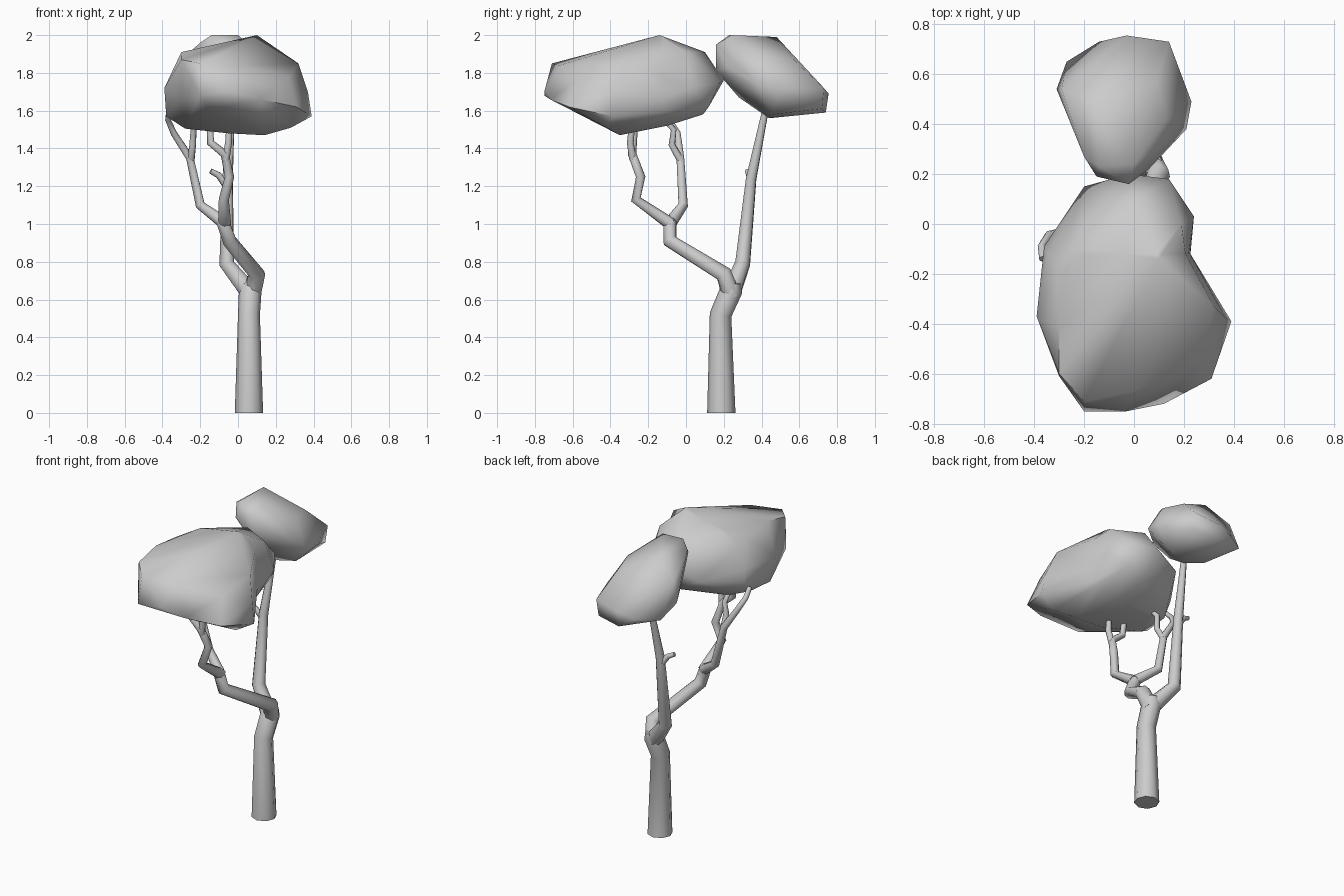
import bpy, bmesh
from math import radians


def smooth(obj, angle):
    bpy.ops.object.select_all(action='DESELECT')
    obj.select_set(True)
    bpy.context.view_layer.objects.active = obj
    bpy.ops.object.shade_smooth_by_angle(angle=radians(angle))


def limb(name, pts):
    """Tapered eight-sided tube through (x, y, z, radius) points."""
    cu = bpy.data.curves.new(name, 'CURVE')
    cu.dimensions = '3D'
    cu.bevel_depth = 1.0
    cu.bevel_resolution = 2
    cu.use_fill_caps = True
    sp = cu.splines.new('POLY')
    sp.points.add(len(pts) - 1)
    for p, (x, y, z, r) in zip(sp.points, pts):
        p.co = (x, y, z, 1)
        p.radius = r
    ob = bpy.data.objects.new(name, cu)
    bpy.context.collection.objects.link(ob)
    bpy.ops.object.select_all(action='DESELECT')
    ob.select_set(True)
    bpy.context.view_layer.objects.active = ob
    bpy.ops.object.convert(target='MESH')
    smooth(bpy.context.view_layer.objects.active, 60)


def canopy(name, pts, dent_y=None):
    """Low-poly leaf mass: the hull of a few points, optionally pinched on +x."""
    bm = bmesh.new()
    for p in pts:
        bm.verts.new(p)
    bmesh.ops.convex_hull(bm, input=bm.verts)
    bmesh.ops.delete(bm, geom=[v for v in bm.verts if not v.link_faces], context='VERTS')
    if dent_y is not None:
        cut = bmesh.ops.bisect_plane(bm, geom=bm.verts[:] + bm.edges[:] + bm.faces[:],
                                     plane_co=(0, dent_y, 0), plane_no=(0, 1, 0))
        for v in cut['geom_cut']:
            if isinstance(v, bmesh.types.BMVert) and v.co.x > 0.19:
                v.co.x = 0.19 + (v.co.x - 0.19) * 0.35
        bmesh.ops.triangulate(bm, faces=bm.faces)
    bmesh.ops.recalc_face_normals(bm, faces=bm.faces)
    me = bpy.data.meshes.new(name)
    bm.to_mesh(me)
    bm.free()
    ob = bpy.data.objects.new(name, me)
    bpy.context.collection.objects.link(ob)
    smooth(ob, 60)


# Trunk and the two main boughs
limb("trunk", [(0.058, 0.187, 0, 0.075), (0.058, 0.183, 0.52, 0.058),
               (0.065, 0.24, 0.65, 0.06), (0.07, 0.245, 0.69, 0.045)])
limb("back_bough", [(0.06, 0.24, 0.64, 0.052), (-0.06, 0.30, 0.79, 0.042),
                    (-0.055, 0.345, 1.24, 0.029), (-0.035, 0.42, 1.6, 0.018),
                    (-0.03, 0.44, 1.66, 0.015)])
limb("back_stub", [(-0.06, 0.345, 1.20, 0.02), (-0.105, 0.335, 1.26, 0.017),
                   (-0.145, 0.325, 1.28, 0.014)])
limb("front_bough", [(0.07, 0.24, 0.62, 0.05), (0.1, 0.2, 0.735, 0.045),
                     (-0.045, -0.085, 0.91, 0.039), (-0.08, -0.085, 1.01, 0.036)])

# Forward branch and its twigs
limb("front_branch", [(-0.07, -0.08, 1.0, 0.034), (-0.075, -0.265, 1.13, 0.027),
                      (-0.045, -0.24, 1.25, 0.025), (-0.07, -0.285, 1.37, 0.023),
                      (-0.145, -0.28, 1.43, 0.02), (-0.15, -0.27, 1.53, 0.017)])
limb("front_twig", [(-0.065, -0.28, 1.34, 0.02), (-0.05, -0.295, 1.43, 0.018),
                    (-0.045, -0.285, 1.53, 0.016)])

# Side branch and its twigs
limb("side_branch", [(-0.08, -0.08, 1.01, 0.034), (-0.2, -0.015, 1.1, 0.027),
                     (-0.255, -0.03, 1.35, 0.022), (-0.34, -0.045, 1.48, 0.018),
                     (-0.37, -0.09, 1.55, 0.016), (-0.365, -0.14, 1.6, 0.015)])
limb("side_twig", [(-0.25, -0.025, 1.33, 0.02), (-0.24, -0.075, 1.42, 0.018),
                   (-0.235, -0.065, 1.5, 0.016), (-0.235, -0.12, 1.56, 0.014)])

# Large front leaf mass: underside, rim, crown
canopy("large_canopy", [
    (0.14, -0.35, 1.47), (-0.05, -0.35, 1.48), (-0.28, -0.28, 1.505), (0.0, 0.09, 1.58),
    (0.28, -0.42, 1.51), (0.39, -0.39, 1.57), (-0.38, -0.33, 1.57), (-0.15, -0.6, 1.6),
    (0.05, -0.1, 1.52), (0.37, -0.38, 1.7), (-0.24, -0.1, 1.53), (-0.36, -0.15, 1.57),
    (-0.2, -0.75, 1.68), (-0.03, -0.75, 1.70), (0.12, -0.72, 1.66), (0.31, -0.62, 1.62),
    (-0.3, -0.61, 1.66), (-0.39, -0.37, 1.72), (-0.36, -0.09, 1.66), (-0.2, 0.15, 1.7),
    (-0.02, 0.20, 1.76), (0.14, 0.18, 1.75), (0.24, 0.03, 1.72), (0.16, 0.12, 1.62),
    (-0.2, -0.71, 1.85), (-0.3, -0.6, 1.87), (0.0, -0.67, 1.84), (0.32, -0.33, 1.85),
    (0.1, -0.14, 2.0), (0.19, 0.0, 1.91), (0.0, 0.1, 1.91), (-0.31, -0.2, 1.88),
    (-0.2, -0.1, 1.93), (0.27, -0.55, 1.78), (-0.3, -0.42, 1.91)], dent_y=-0.12)

# Small rear leaf mass, higher toward the front
canopy("small_canopy", [
    (-0.2, 0.27, 1.96), (-0.14, 0.23, 2.0), (0.0, 0.24, 2.0), (-0.02, 0.16, 1.95),
    (-0.15, 0.19, 1.9), (-0.02, 0.16, 1.81), (0.06, 0.22, 1.83), (-0.21, 0.33, 1.80),
    (-0.15, 0.48, 1.99), (-0.29, 0.54, 1.88), (0.09, 0.57, 1.87), (0.13, 0.42, 1.89),
    (0.21, 0.38, 1.74), (0.23, 0.49, 1.71), (-0.31, 0.54, 1.74), (-0.27, 0.65, 1.66),
    (-0.14, 0.73, 1.66), (-0.03, 0.755, 1.69), (0.14, 0.73, 1.72), (0.13, 0.72, 1.61),
    (-0.03, 0.74, 1.59), (-0.02, 0.44, 1.56), (0.1, 0.46, 1.58), (-0.12, 0.5, 1.57),
    (-0.04, 0.28, 1.67)])
